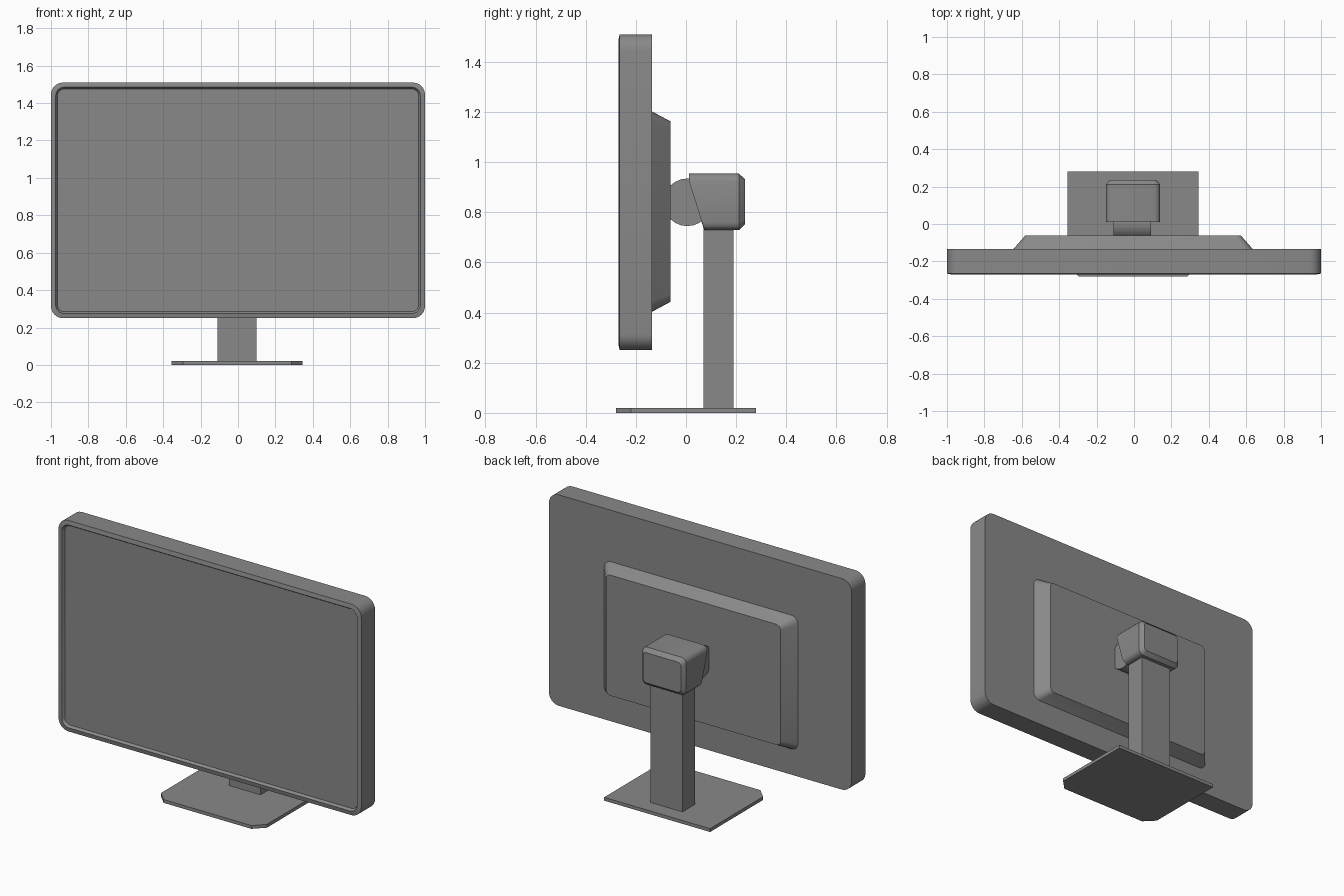
import bpy, bmesh, math

cube = bpy.data.objects.get("Cube")
if cube:
    bpy.data.objects.remove(cube, do_unlink=True)

grey = bpy.data.materials.new("mid_grey")
grey.use_nodes = True
grey.diffuse_color = (0.25, 0.25, 0.25, 1)
grey.node_tree.nodes["Principled BSDF"].inputs["Base Color"].default_value = grey.diffuse_color


def finish(name, bm, angle=35):
    bmesh.ops.recalc_face_normals(bm, faces=bm.faces)
    mesh = bpy.data.meshes.new(name)
    bm.to_mesh(mesh)
    bm.free()
    mesh.materials.append(grey)
    obj = bpy.data.objects.new(name, mesh)
    bpy.context.collection.objects.link(obj)
    bpy.ops.object.select_all(action="DESELECT")
    obj.select_set(True)
    bpy.context.view_layer.objects.active = obj
    bpy.ops.object.shade_smooth_by_angle(angle=math.radians(angle))
    return obj


def rounded_rect(cx, cz, hw, hh, r, seg):
    pts = []
    for i, (sx, sz) in enumerate([(1, 1), (-1, 1), (-1, -1), (1, -1)]):
        for k in range(seg + 1):
            a = math.pi / 2 * (i + k / seg)
            pts.append((cx + sx * (hw - r) + r * math.cos(a),
                        cz + sz * (hh - r) + r * math.sin(a)))
    return pts


def loft(name, cx, cz, rings, seg, angle=35, depth=lambda y, z: y):
    """Skin rounded rectangles (y, half width, half height, radius) along y."""
    bm = bmesh.new()
    loops = [[bm.verts.new((x, depth(y, z), z))
              for x, z in rounded_rect(cx, cz, hw, hh, r, seg)]
             for y, hw, hh, r in rings]
    n = len(loops[0])
    for a, b in zip(loops, loops[1:]):
        for i in range(n):
            j = (i + 1) % n
            bm.faces.new((a[i], a[j], b[j], b[i]))
    bm.faces.new(loops[0])
    bm.faces.new(loops[-1])
    return finish(name, bm, angle)


def box(name, x0, x1, y0, y1, z0, z1, front_cut=0):
    bm = bmesh.new()
    bmesh.ops.create_cube(bm, size=1)
    for v in bm.verts:
        v.co = (x1 if v.co.x > 0 else x0, y1 if v.co.y > 0 else y0, z1 if v.co.z > 0 else z0)
    if front_cut:
        corners = [e for e in bm.edges if all(abs(v.co.y - y0) < 1e-5 for v in e.verts)
                   and abs(e.verts[0].co.z - e.verts[1].co.z) > 1e-4]
        bmesh.ops.bevel(bm, geom=corners, offset=front_cut, segments=1, affect="EDGES")
    return finish(name, bm)


# Display panel: back, rim, raised lip, recessed screen
loft("display_panel", 0, 0.88, [
    (-0.135, 1.0, 0.63, 0.065),
    (-0.265, 1.0, 0.63, 0.065),
    (-0.27, 0.975, 0.605, 0.045),
    (-0.255, 0.965, 0.595, 0.035),
], 6, 30)

# Raised housing on the back with sloped sides
loft("rear_housing", -0.005, 0.803, [
    (-0.14, 0.645, 0.402, 0.045),
    (-0.062, 0.577, 0.36, 0.03),
], 4, 30)

# Horizontal hinge barrel
bm = bmesh.new()
bmesh.ops.create_cone(bm, cap_ends=True, segments=24, radius1=0.095, radius2=0.095, depth=0.2)
for v in bm.verts:
    x, y, z = v.co
    v.co = (z - 0.01, 0.005 + x, 0.84 + y)
finish("hinge_barrel", bm)


# Head on top of the post, its front face sloping back towards the bottom
def head_front(y, z):
    return 0.012 + 0.06 * min(1, max(0, (0.915 - z) / 0.18)) if y < 0.1 else y


loft("stand_head", -0.005, 0.842, [
    (0.012, 0.145, 0.112, 0.03),
    (0.212, 0.145, 0.112, 0.03),
    (0.235, 0.125, 0.09, 0.02),
], 3, 35, head_front)

# Post and foot
box("stand_post", -0.11, 0.1, 0.07, 0.19, 0.01, 0.75)
box("stand_base", -0.355, 0.345, -0.28, 0.28, 0, 0.02, front_cut=0.06)
